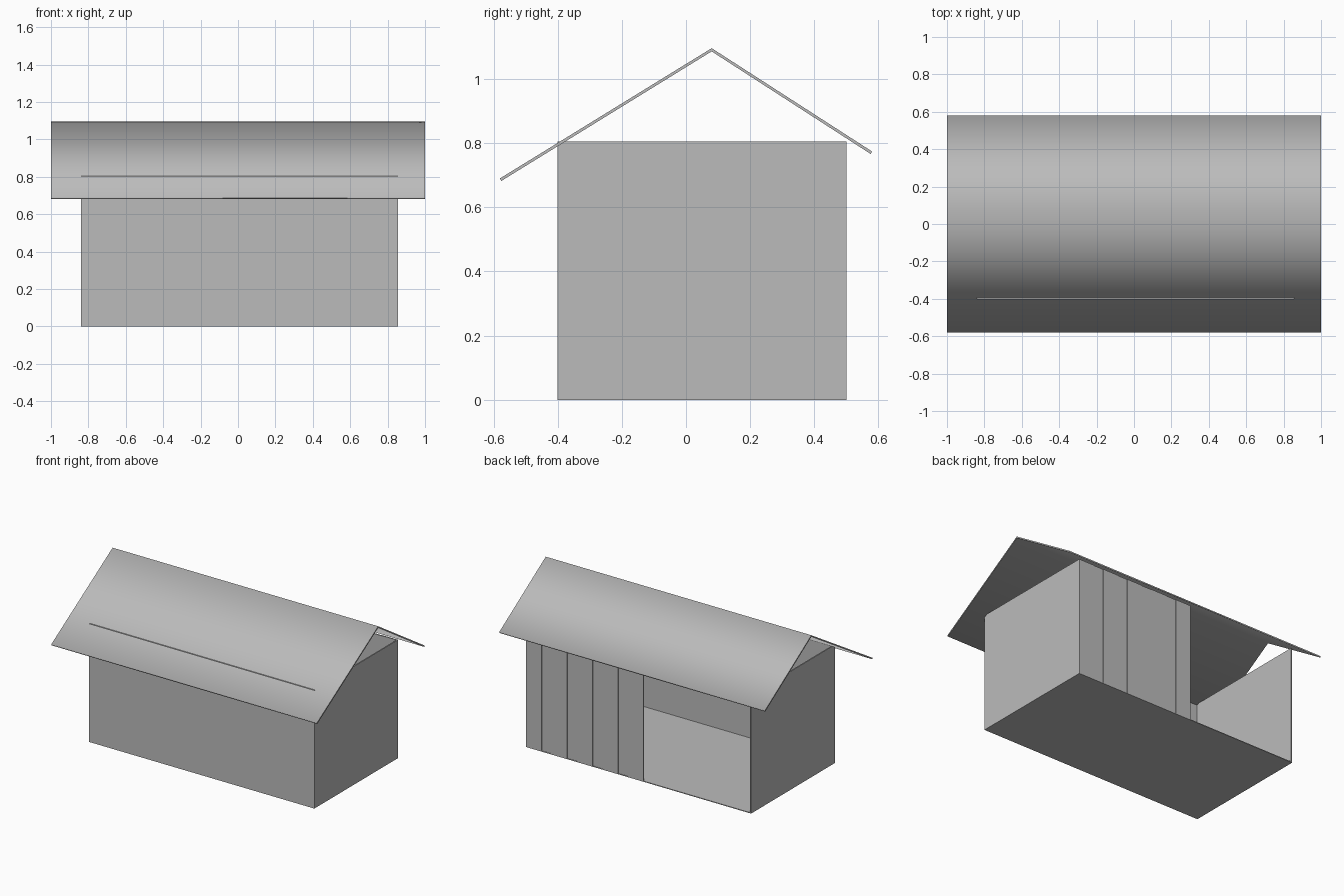
import bpy
import bmesh

if "Cube" in bpy.data.objects:
    bpy.data.objects.remove(bpy.data.objects["Cube"], do_unlink=True)

# One plain grey for the whole shed
grey = bpy.data.materials.new("plain_grey")
grey.use_nodes = True
colour = (0.5, 0.5, 0.5, 1)
grey.diffuse_color = colour
grey.node_tree.nodes["Principled BSDF"].inputs["Base Color"].default_value = colour

LEFT, RIGHT = 0.855, -0.84
FRONT, BACK = -0.40, 0.50
TOP = 0.805
WALL = 0.008


def add_object(name, bm):
    bmesh.ops.recalc_face_normals(bm, faces=bm.faces)
    mesh = bpy.data.meshes.new(name)
    bm.to_mesh(mesh)
    bm.free()
    mesh.materials.append(grey)
    obj = bpy.data.objects.new(name, mesh)
    bpy.context.collection.objects.link(obj)
    return obj


def box(name, low, high):
    bm = bmesh.new()
    bmesh.ops.create_cube(bm, size=1)
    for v in bm.verts:
        v.co = [a + (c + 0.5) * (b - a) for a, b, c in zip(low, high, v.co)]
    return add_object(name, bm)


# Floor and three plain walls
box("floor", (RIGHT, FRONT, 0), (LEFT, BACK, 0.005))
box("front_wall", (RIGHT, FRONT, 0), (LEFT, FRONT + WALL, TOP))
box("left_wall", (LEFT - WALL, FRONT, 0), (LEFT, BACK, TOP))
box("right_wall", (RIGHT, FRONT, 0), (RIGHT + WALL, BACK, TOP))

# Overlapping upright boards close the left half of the back
PITCH, WIDTH = 0.096, 0.117
for i in range(9):
    x = LEFT - i * PITCH
    y = BACK - 0.003 * (i % 2)
    box(f"back_board_{i + 1}", (x - WIDTH, y - WALL, 0), (x, y, TOP))

# Thin gabled roof: a bent profile extruded along x, softly shaded over the ridge
upper = [(-0.58, 0.69), (0.08, 1.096), (0.58, 0.774)]
lower = [(-0.576, 0.682), (0.08, 1.086), (0.576, 0.766)]
bm = bmesh.new()
ends = [[bm.verts.new((x, y, z)) for y, z in upper + lower[::-1]] for x in (-1, 1)]
count = len(ends[0])
for i in range(count):
    j = (i + 1) % count
    face = bm.faces.new((ends[0][i], ends[0][j], ends[1][j], ends[1][i]))
    face.smooth = True
for end in ends:
    for i in range(2):
        bm.faces.new((end[i], end[i + 1], end[count - 2 - i], end[count - 1 - i]))
add_object("roof", bm)
